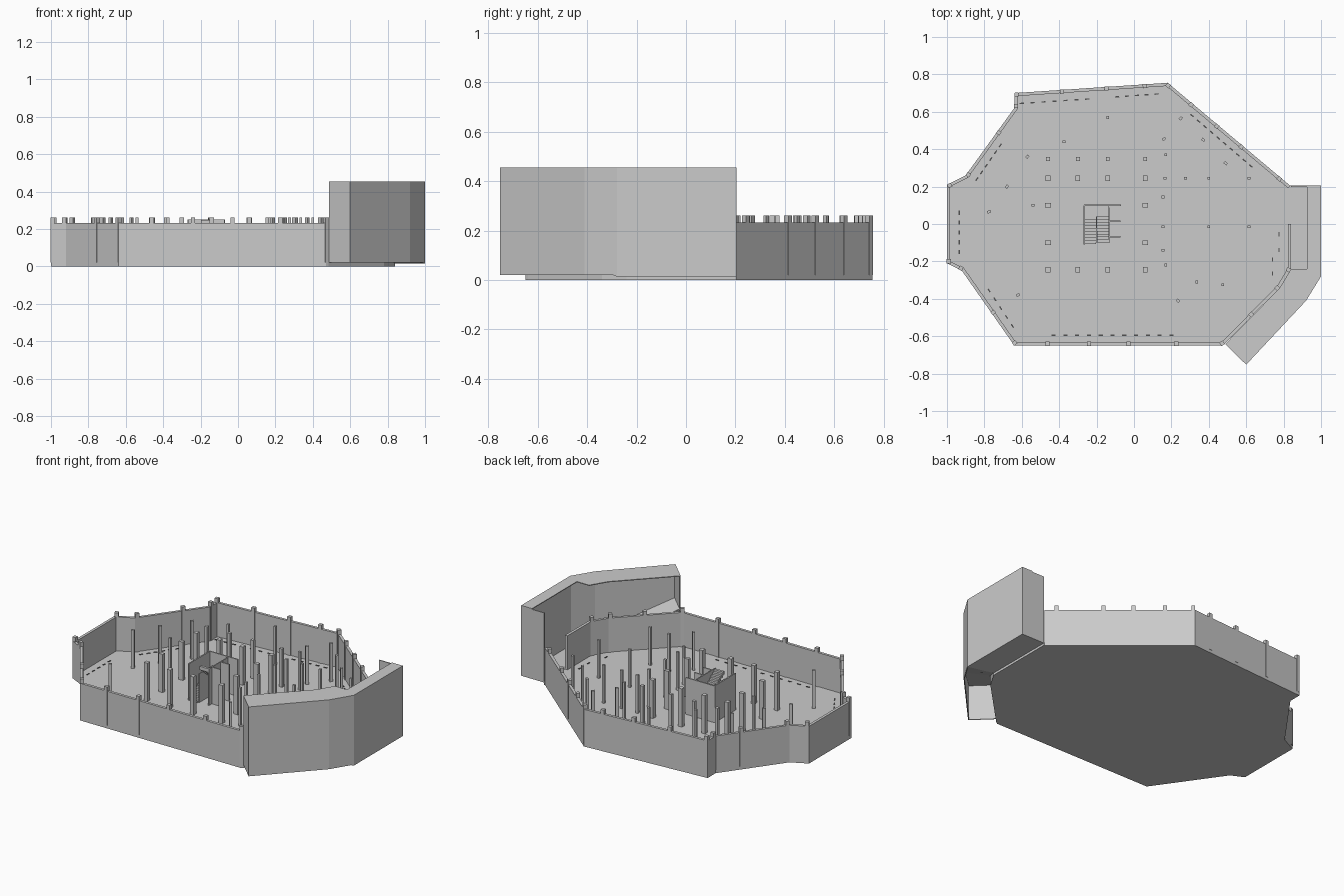
import bpy, bmesh, math
from mathutils import Vector, Matrix

if "Cube" in bpy.data.objects:
    bpy.data.objects.remove(bpy.data.objects["Cube"])

FLOOR, WALL, POST, ROOF = 0.02, 0.233, 0.26, 0.455


def finish(name, bm):
    bmesh.ops.recalc_face_normals(bm, faces=bm.faces)
    me = bpy.data.meshes.new(name)
    bm.to_mesh(me)
    bm.free()
    ob = bpy.data.objects.new(name, me)
    bpy.context.collection.objects.link(ob)
    return ob


def add_box(bm, x, y, sx, sy, z0, z1, rot=0.0):
    m = (Matrix.Translation((x, y, (z0 + z1) / 2)) @ Matrix.Rotation(rot, 4, 'Z')
         @ Matrix.Diagonal((sx, sy, z1 - z0, 1)))
    bmesh.ops.create_cube(bm, size=1, matrix=m)


def plate(name, pts, z0, z1):
    bm = bmesh.new()
    f = bm.faces.new([bm.verts.new((x, y, z0)) for x, y in pts])
    ext = bmesh.ops.extrude_face_region(bm, geom=[f], use_keep_orig=True)
    for v in ext['geom']:
        if isinstance(v, bmesh.types.BMVert):
            v.co.z = z1
    return finish(name, bm)


def loft(name, rungs):
    """Closed solid through a row of four-point sections."""
    bm = bmesh.new()
    rows = [[bm.verts.new(p) for p in r] for r in rungs]
    for a, b in zip(rows, rows[1:]):
        for i in range(4):
            j = (i + 1) % 4
            bm.faces.new((a[i], a[j], b[j], b[i]))
    bm.faces.new(rows[0])
    bm.faces.new(rows[-1])
    return finish(name, bm)


def path_wall(name, pts, t, z0, z1):
    """Wall along a clockwise path, thickened inwards with mitred corners."""
    P = [Vector(p) for p in pts]
    nrm = []
    for a, b in zip(P, P[1:]):
        d = (b - a).normalized()
        nrm.append(Vector((d.y, -d.x)))
    rungs = []
    for i, p in enumerate(P):
        n0, n1 = nrm[max(i - 1, 0)], nrm[min(i, len(nrm) - 1)]
        q = p + (n0 + n1) * t / (1 + n0.dot(n1))
        rungs.append([(p.x, p.y, z0), (q.x, q.y, z0), (q.x, q.y, z1), (p.x, p.y, z1)])
    return loft(name, rungs)


# Floor slab and perimeter wall, clockwise from the east doorway
edge = [(0.84, 0), (0.84, -0.24), (0.78, -0.34), (0.485, -0.64), (0.47, -0.65),
        (-0.64, -0.65), (-0.92, -0.25), (-1, -0.21), (-1, 0.21), (-0.9, 0.26),
        (-0.64, 0.62), (-0.64, 0.70), (0.18, 0.755), (0.835, 0.205)]
plate("floor_slab", edge + [(0.84, 0.205)], 0, FLOOR)
path_wall("perimeter_wall", edge, 0.017, 0.015, WALL)

# Wall posts: corners, plus fractions along each edge (edge index: fractions)
bm = bmesh.new()
mids = {2: (0.5,), 4: (0.22, 0.45, 0.64, 0.84), 5: (0.43,), 9: (0.65,),
        11: (0.31, 0.6, 0.85), 12: (0.2, 0.41, 0.61, 0.92)}
for i, (a, b) in enumerate(zip(edge, edge[1:])):
    a, b = Vector(a), Vector(b)
    d = (b - a).normalized()
    n = Vector((d.y, -d.x)) * 0.0095
    first = () if i in (0, 4) else (0.011 / (b - a).length,)
    for t in first + mids.get(i, ()):
        p = a.lerp(b, t) + n
        add_box(bm, p.x, p.y, 0.022, 0.022, FLOOR, POST, math.atan2(d.y, d.x))
finish("wall_posts", bm)

# Interior columns: main grid
bm = bmesh.new()
for x in (-0.46, -0.30, -0.14, 0.06):
    add_box(bm, x, 0.347, 0.02, 0.02, FLOOR, POST)
    for y in (0.245, -0.245):
        add_box(bm, x, y, 0.025, 0.028, FLOOR, POST)
for x in (-0.46, 0.06):
    for y in (0.10, -0.10):
        add_box(bm, x, y, 0.03, 0.022, FLOOR, POST)
finish("main_columns", bm)

# Interior columns: slender scattered ones, straight then turned
bm = bmesh.new()
straight = [(0.17, 0.37), (0.165, 0.245), (0.275, 0.245), (0.40, 0.245), (0.615, 0.245),
            (-0.54, 0.10), (0.155, 0.145), (0.155, -0.015), (0.40, -0.015),
            (0.615, -0.015), (0.155, -0.14), (0.17, -0.22), (-0.14, 0.57),
            (-0.375, 0.44), (0.335, -0.31), (0.475, -0.325)]
turned = [(-0.57, 0.36, 55), (-0.68, 0.20, 55), (-0.775, 0.065, 20), (0.16, 0.455, 40),
          (0.25, 0.565, 50), (0.37, 0.45, -40), (0.49, 0.325, -40),
          (-0.62, -0.38, 35), (0.235, -0.41, -50)]
for x, y in straight:
    add_box(bm, x, y, 0.015, 0.015, FLOOR, POST)
for x, y, r in turned:
    add_box(bm, x, y, 0.019, 0.014, FLOOR, POST, math.radians(r))
finish("slender_columns", bm)

# Rows of small floor vents beside the walls
bm = bmesh.new()
rows = [(-0.84, 0.24, -0.715, 0.42, 6), (-0.6, 0.645, -0.25, 0.668, 7),
        (-0.09, 0.68, 0.12, 0.695, 5), (0.31, 0.58, 0.625, 0.31, 10),
        (-0.935, 0.06, -0.935, -0.15, 5), (-0.775, -0.355, -0.65, -0.545, 5),
        (-0.43, -0.595, 0.2, -0.595, 11), (0.775, -0.055, 0.775, -0.14, 2),
        (0.74, -0.19, 0.74, -0.265, 2)]
for x0, y0, x1, y1, n in rows:
    r = math.atan2(y1 - y0, x1 - x0)
    for k in range(n):
        t = k / (n - 1)
        add_box(bm, x0 + (x1 - x0) * t, y0 + (y1 - y0) * t, 0.022, 0.007, FLOOR - 0.004, FLOOR + 0.003, r)
vents = finish("floor_vents", bm)
mat = bpy.data.materials.new("dark_grey")
mat.diffuse_color = (0.08, 0.08, 0.08, 1)
mat.use_nodes = True
mat.node_tree.nodes["Principled BSDF"].inputs["Base Color"].default_value = mat.diffuse_color
vents.data.materials.append(mat)

# Stair core walls
bm = bmesh.new()
for x, y, sx, sy in [(-0.266, -0.005, 0.008, 0.21), (-0.168, 0.099, 0.196, 0.008),
                     (-0.133, -0.007, 0.006, 0.19), (-0.102, 0.016, 0.062, 0.008),
                     (-0.102, -0.069, 0.062, 0.008)]:
    add_box(bm, x, y, sx, sy, FLOOR, 0.25)
add_box(bm, -0.201, -0.03, 0.005, 0.14, FLOOR, 0.2)
add_box(bm, -0.2, 0.068, 0.126, 0.054, 0.125, 0.135)
for k in range(9):
    s = 0.0125
    # lower flight climbs to the landing, upper flight returns forward
    add_box(bm, -0.233, -0.1 + k * 0.0165, 0.058, 0.0165, FLOOR + max(0, k - 1) * s, FLOOR + (k + 1) * s)
    add_box(bm, -0.167, 0.033 - k * 0.0155, 0.06, 0.0155, 0.125 + k * s, 0.135 + (k + 1) * s)
finish("stair_core", bm)

# Tall ramp enclosure on the south-east side
outer = [(0.84, 0.205), (1, 0.205), (1, -0.28), (0.92, -0.41), (0.60, -0.752), (0.487, -0.642)]
path_wall("enclosure_wall", outer, 0.006, FLOOR, 0.45)
plate("enclosure_roof", [(0.925, 0.205)] + outer[1:] +
      [(0.78, -0.34), (0.84, -0.24), (0.925, -0.24)], 0.45, ROOF)
plate("entry_floor", [(0.84, 0.205), (1, 0.205), (1, -0.28), (0.84, -0.24)], 0.014, 0.022)
ramp = [((0.84, -0.24), (1, -0.28), 0.02), ((0.78, -0.34), (0.92, -0.41), 0.07),
        ((0.487, -0.642), (0.6, -0.752), 0.25)]
loft("ramp", [[(*a, z - 0.006), (*b, z - 0.006), (*b, z), (*a, z)] for a, b, z in ramp])
